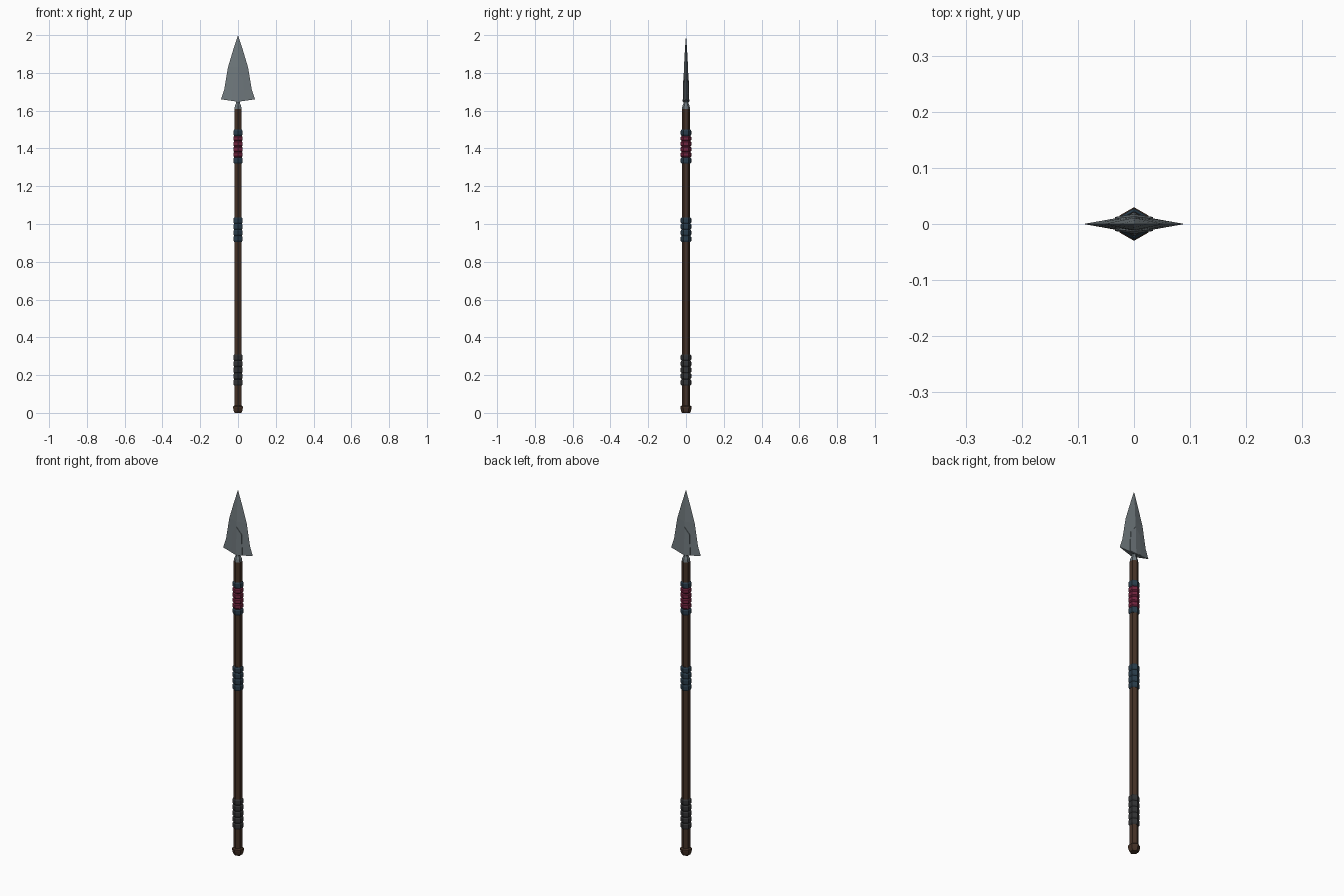
import bpy, bmesh, math

if "Cube" in bpy.data.objects:
    bpy.data.objects.remove(bpy.data.objects["Cube"])

def mat(name, c):
    m = bpy.data.materials.new(name)
    m.diffuse_color = (*c, 1)
    m.use_nodes = True
    m.node_tree.nodes["Principled BSDF"].inputs["Base Color"].default_value = m.diffuse_color
    return m

STEEL = mat("steel", (0.16, 0.19, 0.205))
WOOD = mat("dark_wood", (0.06, 0.032, 0.02))
RED = mat("crimson_cord", (0.17, 0.018, 0.05))
BLUE = mat("blue_cord", (0.022, 0.045, 0.068))
GREY = mat("charcoal_cord", (0.032, 0.033, 0.035))

def finish(name, bm, m):
    bmesh.ops.recalc_face_normals(bm, faces=bm.faces)
    me = bpy.data.meshes.new(name)
    bm.to_mesh(me)
    bm.free()
    me.materials.append(m)
    ob = bpy.data.objects.new(name, me)
    bpy.context.collection.objects.link(ob)
    return ob

def lathe(name, profile, m, sides=6):
    """Hexagonal turned part from (radius, z) pairs, corners on the y axis."""
    bm = bmesh.new()
    rings = []
    for r, z in profile:
        rings.append([bm.verts.new((r * math.sin(2 * math.pi * i / sides),
                                    r * math.cos(2 * math.pi * i / sides), z))
                      for i in range(sides)])
    for a, b in zip(rings, rings[1:]):
        for i in range(sides):
            j = (i + 1) % sides
            bm.faces.new((a[i], a[j], b[j], b[i]))
    bm.faces.new(rings[0])
    bm.faces.new(rings[-1])
    return finish(name, bm, m)

def wraps(name, z0, z1, count, m):
    """Stack of bulging cord rings."""
    h = (z1 - z0) / count
    for k in range(count):
        z = z0 + k * h
        lathe(f"{name}_{k + 1}", [(0.023, z), (0.028, z + 0.2 * h),
                                  (0.028, z + 0.8 * h), (0.023, z + h)], m)

# shaft and butt cap
lathe("shaft", [(0.022, 0.02), (0.022, 1.61)], WOOD)
lathe("butt_cap", [(0.021, 0.0), (0.026, 0.01), (0.03, 0.027), (0.03, 0.034),
                   (0.022, 0.04)], WOOD)

# cord wraps
wraps("butt_wrap", 0.145, 0.31, 5, GREY)
wraps("grip_wrap", 0.905, 1.035, 4, BLUE)
wraps("lower_band", 1.32, 1.353, 1, BLUE)
wraps("red_wrap", 1.353, 1.467, 4, RED)
wraps("upper_band", 1.467, 1.5, 1, BLUE)

# socket between shaft and blade
lathe("socket", [(0.021, 1.61), (0.019, 1.625), (0.012, 1.64), (0.016, 1.66)], STEEL)

# blade: diamond sections (edge z, ridge z, half width, half thickness)
bm = bmesh.new()
rows = []
for ze, zr, w, t in [(1.66, 1.647, 0.09, 0.016), (1.71, 1.71, 0.073, 0.0145),
                     (1.83, 1.83, 0.053, 0.011), (1.92, 1.92, 0.026, 0.006)]:
    rows.append([bm.verts.new(p) for p in
                 ((w, 0, ze), (0, t, zr), (-w, 0, ze), (0, -t, zr))])
tip = bm.verts.new((0, 0, 2.0))
for a, b in zip(rows, rows[1:]):
    for i in range(4):
        j = (i + 1) % 4
        bm.faces.new((a[i], a[j], b[j], b[i]))
for i in range(4):
    bm.faces.new((rows[-1][i], rows[-1][(i + 1) % 4], tip))
bm.faces.new((rows[0][0], rows[0][1], rows[0][3]))
bm.faces.new((rows[0][2], rows[0][3], rows[0][1]))
finish("blade", bm, STEEL)

# slightly raised ridge panel on both blade faces
bm = bmesh.new()
rows = []
for zc, ze, w, y, ye in [(1.649, 1.655, 0.034, 0.0175, 0.0125),
                         (1.80, 1.765, 0.028, 0.0135, 0.0105)]:
    rows.append([bm.verts.new(p) for p in
                 ((w, ye, ze), (0, y, zc), (-w, ye, ze),
                  (-w, -ye, ze), (0, -y, zc), (w, -ye, ze))])
for i in range(6):
    j = (i + 1) % 6
    bm.faces.new((rows[0][i], rows[0][j], rows[1][j], rows[1][i]))
for r in rows:
    bm.faces.new((r[0], r[1], r[4], r[5]))
    bm.faces.new((r[1], r[2], r[3], r[4]))
finish("blade_ridge", bm, STEEL)
